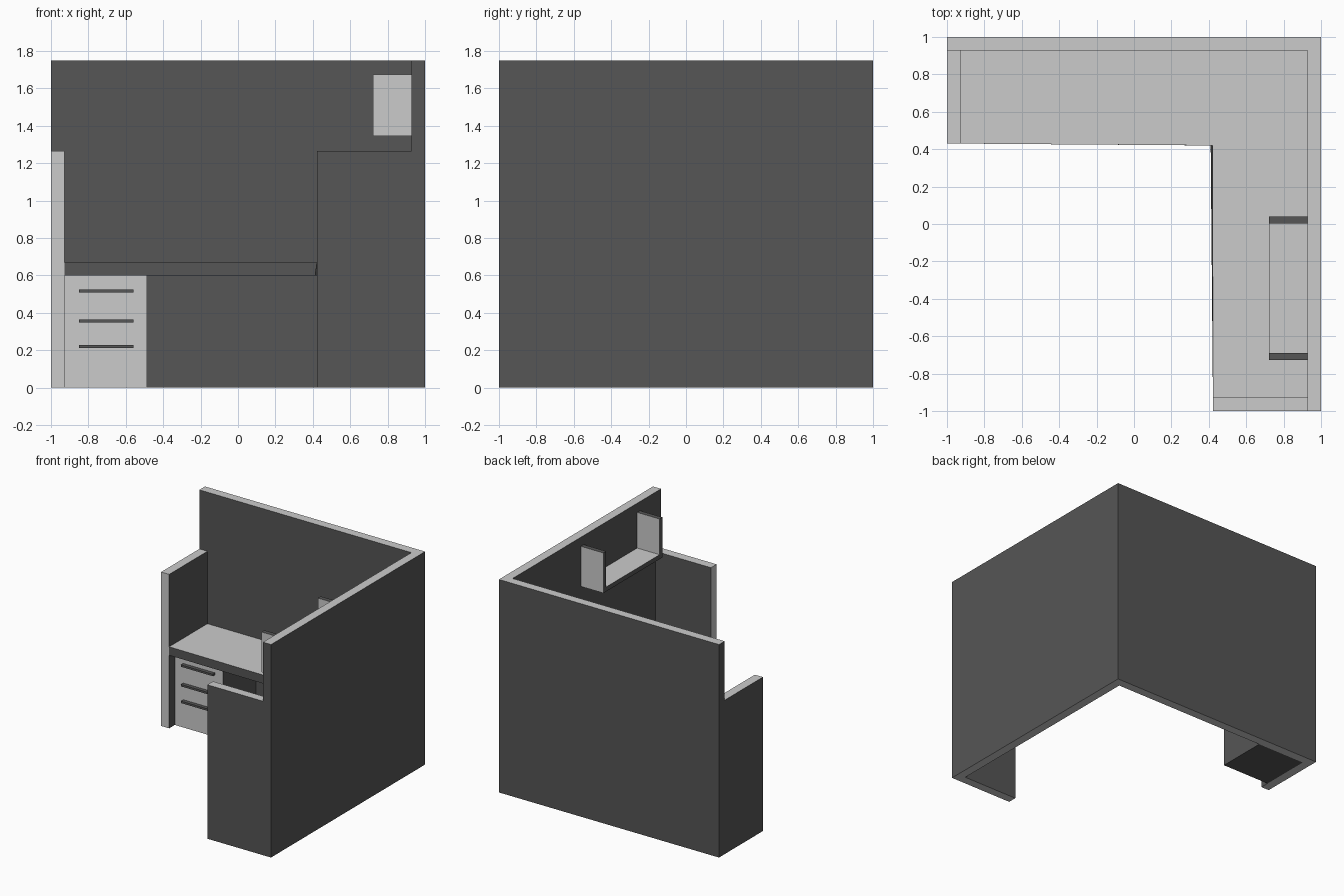
import bpy
import bmesh
from mathutils import Vector

if "Cube" in bpy.data.objects:
    bpy.data.objects.remove(bpy.data.objects["Cube"])


def material(name, v):
    m = bpy.data.materials.new(name)
    m.diffuse_color = (v, v, v, 1)
    m.use_nodes = True
    m.node_tree.nodes["Principled BSDF"].inputs["Base Color"].default_value = m.diffuse_color
    return m


DARK = material("dark_panel", 0.092)
LIGHT = material("light_surface", 0.55)
DIRS = {"+x": (1, 0, 0), "-x": (-1, 0, 0), "+y": (0, 1, 0),
        "-y": (0, -1, 0), "+z": (0, 0, 1), "-z": (0, 0, -1)}


def prism(name, bottom, z0, z1, light="", top=None):
    """Closed dark solid between two outlines; faces in the 'light' directions are light."""
    bm = bmesh.new()
    low = [bm.verts.new((x, y, z0)) for x, y in bottom]
    high = [bm.verts.new((x, y, z1)) for x, y in (top or bottom)]
    bm.faces.new(low[::-1])
    bm.faces.new(high)
    n = len(low)
    for i in range(n):
        j = (i + 1) % n
        bm.faces.new((low[i], low[j], high[j], high[i]))
    bmesh.ops.recalc_face_normals(bm, faces=bm.faces)
    for f in bm.faces:
        if any(f.normal.dot(Vector(DIRS[d])) > 0.9 for d in light.split()):
            f.material_index = 1
    mesh = bpy.data.meshes.new(name)
    bm.to_mesh(mesh)
    bm.free()
    mesh.materials.append(DARK)
    mesh.materials.append(LIGHT)
    ob = bpy.data.objects.new(name, mesh)
    bpy.context.collection.objects.link(ob)
    return ob


def box(name, x0, x1, y0, y1, z0, z1, light=""):
    return prism(name, [(x0, y0), (x1, y0), (x1, y1), (x0, y1)], z0, z1, light)


IN = 0.927    # inner face of the partitions
TALL, LOW = 1.75, 1.265

# Tall L-shaped partition: back and right side
prism("tall_partition",
      [(-1, IN), (IN, IN), (IN, -1), (1, -1), (1, 1), (-1, 1)], 0, TALL, "+z -z")

# Low end partitions with light trim on their narrow sides
box("left_low_partition", -1, -IN, 0.43, IN, 0, LOW, "+z -z -y")
box("front_low_partition", 0.422, IN, -1, -IN, 0, LOW, "+z -z -x")

# L-shaped desktop, inner corner slightly skewed underneath
outer = [(IN, -IN), (IN, IN), (-IN, IN), (-IN, 0.43)]
prism("desktop", outer + [(0.41, 0.42), (0.422, -IN)], 0.6, 0.67, "+z -z",
      outer + [(0.42, 0.42), (0.422, -IN)])

# Drawer cabinet under the left end, with three bar handles
box("drawer_cabinet", -IN, -0.487, 0.503, IN, 0, 0.6, "-y")
for i, z in enumerate((0.22, 0.357, 0.518)):
    box(f"drawer_handle_{i + 1}", -0.85, -0.56, 0.473, 0.503, z - 0.008, z + 0.008)

# Wall shelf on the right partition with two end panels
box("shelf_board", 0.723, IN, -0.69, 0.003, 1.345, 1.382, "+z -z")
for name, y in (("shelf_front_panel", -0.727), ("shelf_back_panel", 0.003)):
    box(name, 0.723, IN, y, y + 0.037, 1.345, 1.675, "+y -y")
